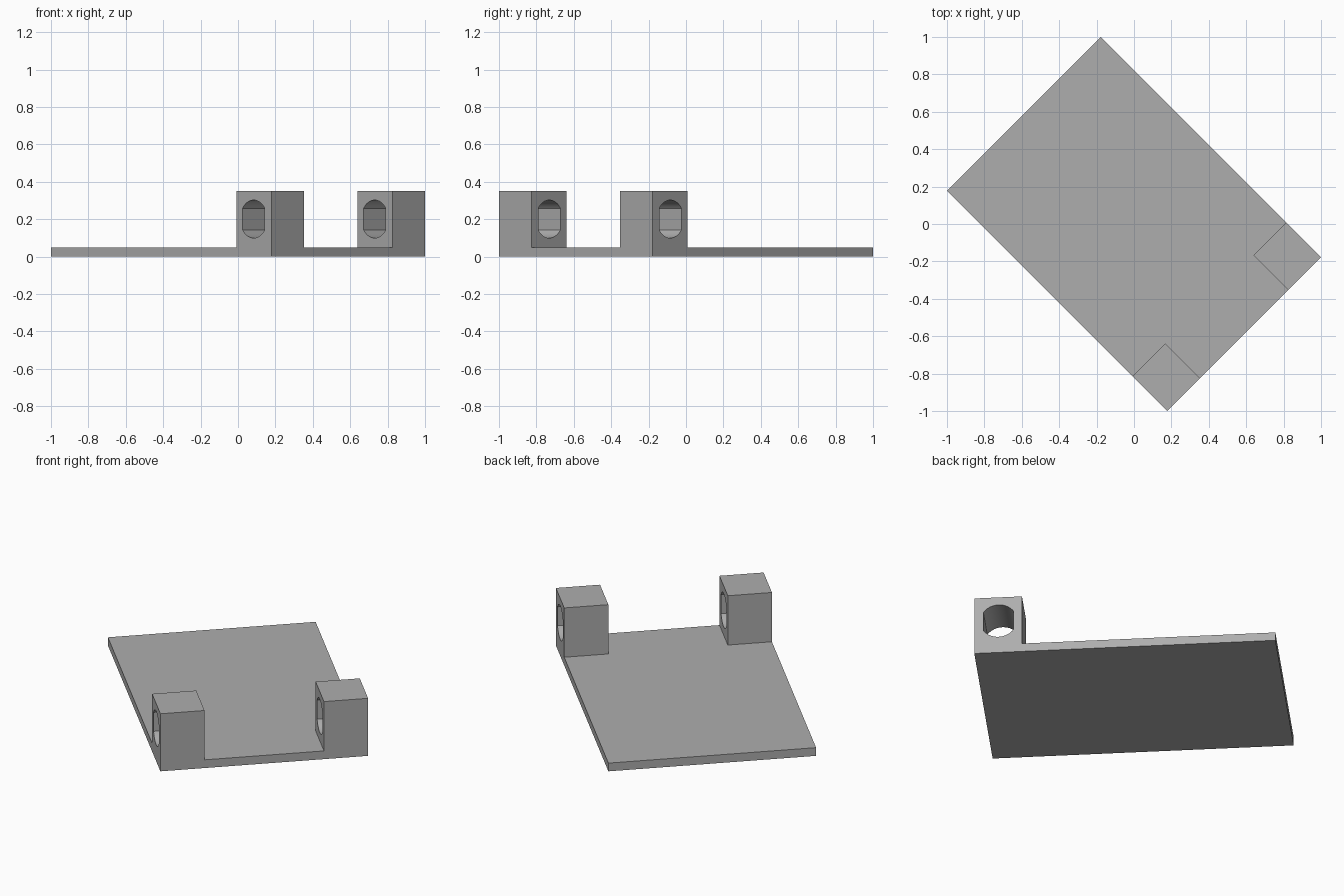
import bpy, bmesh, math
from mathutils import Matrix

if "Cube" in bpy.data.objects:
    bpy.data.objects.remove(bpy.data.objects["Cube"])

WIDTH, LENGTH, THICK = 1.1625, 1.666, 0.05     # base plate
LUG_X, LUG_Y, LUG_Z = 0.247, 0.264, 0.35       # upright blocks
HOLE_R, HOLE_HALF, HOLE_Z = 0.1015, 0.0835, 0.201
TURN = Matrix.Rotation(math.radians(45), 4, 'Z')

grey = bpy.data.materials.new("grey")
grey.diffuse_color = (0.42, 0.42, 0.42, 1)
grey.use_nodes = True
grey.node_tree.nodes["Principled BSDF"].inputs["Base Color"].default_value = grey.diffuse_color


def make_object(name, bm):
    bmesh.ops.recalc_face_normals(bm, faces=bm.faces)
    bm.transform(TURN)
    mesh = bpy.data.meshes.new(name)
    bm.to_mesh(mesh)
    bm.free()
    mesh.materials.append(grey)
    obj = bpy.data.objects.new(name, mesh)
    bpy.context.collection.objects.link(obj)
    return obj


def box(name, x0, x1, y0, y1, z0, z1):
    bm = bmesh.new()
    bmesh.ops.create_cube(bm, size=1)
    bm.transform(Matrix.Translation(((x0 + x1) / 2, (y0 + y1) / 2, (z0 + z1) / 2))
                 @ Matrix.Diagonal((x1 - x0, y1 - y0, z1 - z0, 1)))
    return make_object(name, bm)


def boolean(target, tool, operation):
    mod = target.modifiers.new(tool.name, 'BOOLEAN')
    mod.operation, mod.solver, mod.object = operation, 'EXACT', tool
    bpy.context.view_layer.objects.active = target
    bpy.ops.object.modifier_apply(modifier=mod.name)
    bpy.data.objects.remove(tool)


# Base plate with a block at each end of its front edge
front = -LENGTH / 2
bracket = box("mounting_plate", -WIDTH / 2, WIDTH / 2, front, LENGTH / 2, 0, THICK)
for side in (-1, 1):
    x0, x1 = sorted((side * WIDTH / 2, side * (WIDTH / 2 - LUG_X)))
    boolean(bracket, box("block", x0, x1, front, front + LUG_Y, 0, LUG_Z), 'UNION')

# Hole through both blocks: round top and bottom, flat sides
bm = bmesh.new()
half_angle = math.asin(HOLE_HALF / HOLE_R)
steps = 20
verts = []
for sign in (1, -1):
    for i in range(steps + 1):
        a = half_angle * (2 * i / steps - 1)
        verts.append(bm.verts.new((-WIDTH, front + 0.134 + sign * HOLE_R * math.sin(a),
                                   HOLE_Z + sign * HOLE_R * math.cos(a))))
face = bm.faces.new(verts)
ext = bmesh.ops.extrude_face_region(bm, geom=[face])
bmesh.ops.translate(bm, vec=(2 * WIDTH, 0, 0),
                    verts=[v for v in ext["geom"] if isinstance(v, bmesh.types.BMVert)])
boolean(bracket, make_object("hole_cutter", bm), 'DIFFERENCE')

# Smooth the hole arcs, keep the edges sharp
bpy.context.view_layer.objects.active = bracket
bracket.select_set(True)
bpy.ops.object.shade_smooth_by_angle(angle=math.radians(25))
